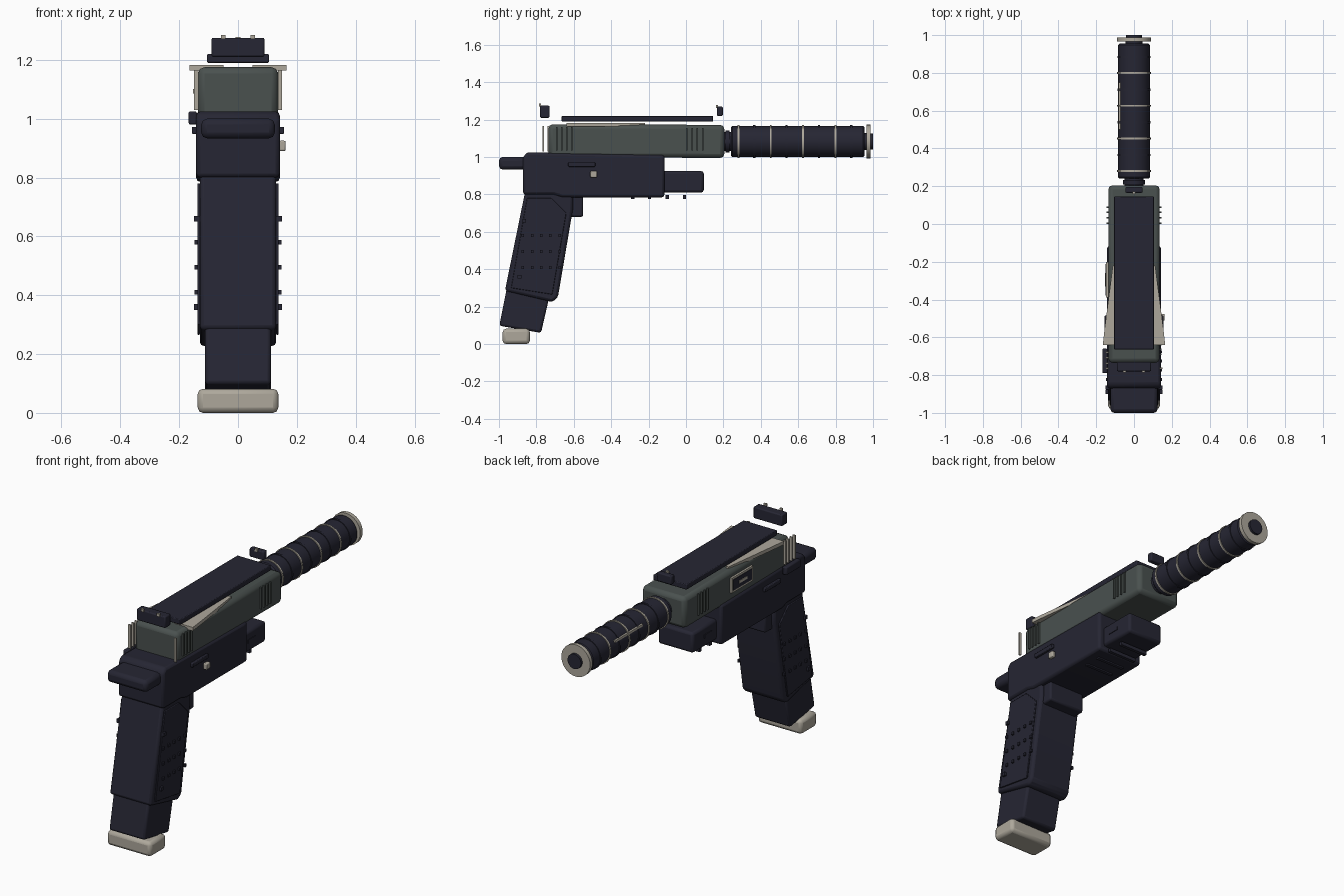
import bpy, bmesh, math

if "Cube" in bpy.data.objects:
    bpy.data.objects.remove(bpy.data.objects["Cube"])


def material(name, rgb):
    m = bpy.data.materials.new(name)
    m.diffuse_color = (*rgb, 1)
    m.use_nodes = True
    m.node_tree.nodes["Principled BSDF"].inputs["Base Color"].default_value = m.diffuse_color
    return m


DARK = material("dark_polymer", (0.019, 0.019, 0.033))
STEEL = material("green_grey_steel", (0.068, 0.082, 0.078))
CREAM = material("cream_trim", (0.42, 0.39, 0.33))


def finish(name, bm, mat, bevel=0.0, segments=2):
    bmesh.ops.recalc_face_normals(bm, faces=bm.faces[:])
    me = bpy.data.meshes.new(name)
    bm.to_mesh(me)
    bm.free()
    ob = bpy.data.objects.new(name, me)
    bpy.context.collection.objects.link(ob)
    me.materials.append(mat)
    if bevel:
        mod = ob.modifiers.new("bevel", 'BEVEL')
        mod.width = bevel
        mod.segments = segments
        mod.limit_method = 'ANGLE'
    bpy.ops.object.select_all(action='DESELECT')
    ob.select_set(True)
    bpy.context.view_layer.objects.active = ob
    bpy.ops.object.shade_smooth_by_angle(angle=math.radians(35))
    return ob


def prism(name, profile, x0, x1, mat, bevel=0.0):
    """Side outline of (y, z) points extruded from x0 to x1."""
    bm = bmesh.new()
    f = bm.faces.new([bm.verts.new((x0, y, z)) for y, z in profile])
    ext = bmesh.ops.extrude_face_region(bm, geom=[f])
    for v in ext["geom"]:
        if isinstance(v, bmesh.types.BMVert):
            v.co.x = x1
    return finish(name, bm, mat, bevel)


def box(name, x, y, z, mat, bevel=0.0):
    return prism(name, [(y[0], z[0]), (y[1], z[0]), (y[1], z[1]), (y[0], z[1])],
                 x[0], x[1], mat, bevel)


AXIS_Z = 1.083


def tube(name, rings, mat, n=32):
    """Lathe of (y, radius) rings around the barrel axis."""
    bm = bmesh.new()
    loops = []
    for y, r in rings:
        loops.append([bm.verts.new((r * math.cos(2 * math.pi * i / n), y,
                                    AXIS_Z + r * math.sin(2 * math.pi * i / n)))
                      for i in range(n)])
    for a, b in zip(loops, loops[1:]):
        for i in range(n):
            bm.faces.new((a[i], a[(i + 1) % n], b[(i + 1) % n], b[i]))
    bm.faces.new(loops[0])
    bm.faces.new(loops[-1])
    return finish(name, bm, mat)


def ring(name, y, half, r, mat):
    return tube(name, [(y - half, r), (y + half, r)], mat)


def both(name, x0, x1, y, z, mat, bevel=0.0):
    for s, side in ((1, "right"), (-1, "left")):
        box(f"{name}_{side}", (s * x0, s * x1), y, z, mat, bevel)


# Magazine
box("magazine_base", (-0.137, 0.137), (-0.98, -0.835), (0.0, 0.082), CREAM, 0.018)
prism("magazine", [(-0.998, 0.098), (-0.775, 0.06), (-0.72, 0.30), (-0.95, 0.34)],
      -0.112, 0.112, DARK, 0.012)

# Grip with side panels and raised studs
prism("grip", [(-0.968, 0.285), (-0.715, 0.225), (-0.685, 0.25), (-0.605, 0.72),
               (-0.605, 0.84), (-0.855, 0.84)], -0.13, 0.13, DARK, 0.014)
PANEL = [(-0.935, 0.30), (-0.715, 0.265), (-0.64, 0.70), (-0.72, 0.78), (-0.85, 0.78)]
for s, side in ((1, "right"), (-1, "left")):
    prism(f"grip_panel_{side}", PANEL, s * 0.129, s * 0.138, DARK, 0.003)
for r, z in enumerate((0.41, 0.495, 0.58)):
    for c in range(5):
        y = -0.872 + 0.049 * c
        both(f"grip_stud_{r}_{c}", 0.136, 0.147, (y - 0.007, y + 0.007),
             (z - 0.008, z + 0.008), DARK)
both("grip_clip", 0.12, 0.15, (-0.875, -0.855), (0.65, 0.67), DARK)
both("grip_lower_clip", 0.12, 0.15, (-0.90, -0.88), (0.35, 0.37), DARK)

# Frame
box("trigger_block", (-0.112, 0.112), (-0.71, -0.55), (0.68, 0.84), DARK, 0.01)
prism("frame", [(-0.872, 0.80), (-0.71, 0.80), (-0.66, 0.785), (-0.115, 0.785),
                (-0.115, 1.012), (-0.15, 1.012), (-0.85, 1.025), (-0.872, 1.0)],
      -0.142, 0.142, DARK, 0.014)
box("beavertail", (-0.125, 0.125), (-1.0, -0.84), (0.933, 1.0), DARK, 0.02)
box("accessory_rail", (-0.11, 0.11), (-0.14, 0.095), (0.81, 0.925), DARK, 0.014)
both("rail_slot", 0.108, 0.114, (-0.07, -0.005), (0.86, 0.88), DARK)
for i, y in enumerate((-0.285, -0.195, -0.10, -0.008)):
    box(f"rail_rib_{i}", (-0.085, 0.085), (y - 0.009, y + 0.009), (0.777, 0.797), DARK)

# Frame controls
both("slide_stop", 0.14, 0.157, (-0.63, -0.485), (0.948, 0.972), DARK, 0.004)
box("safety_lever", (-0.168, -0.14), (-0.79, -0.66), (0.98, 1.025), DARK, 0.006)
box("magazine_button", (0.14, 0.162), (-0.512, -0.476), (0.89, 0.925), CREAM, 0.005)

# Slide and top cover
prism("slide", [(-0.735, 1.0), (0.205, 0.995), (0.205, 1.172), (-0.735, 1.175)],
      -0.136, 0.136, STEEL, 0.022)
box("top_cover", (-0.105, 0.105), (-0.665, 0.145), (1.19, 1.22), DARK, 0.004)

# Angled trim blades along the slide top
for s, side in ((1, "right"), (-1, "left")):
    bm = bmesh.new()
    outline = [(0.165, -0.64), (0.155, -0.55), (0.112, -0.22), (0.095, -0.22),
               (0.05, -0.64)]
    lo = [bm.verts.new((s * x, y, 1.163)) for x, y in outline]
    hi = [bm.verts.new((s * x, y, 1.183)) for x, y in outline]
    bm.faces.new(lo)
    bm.faces.new(hi)
    for i in range(5):
        j = (i + 1) % 5
        bm.faces.new((lo[i], lo[j], hi[j], hi[i]))
    finish(f"trim_blade_{side}", bm, CREAM)

# Grip serrations
for i in range(4):
    y = -0.69 + 0.026 * i
    box(f"rear_serration_{i}", (0.134, 0.145), (y - 0.004, y + 0.004), (1.035, 1.16), STEEL)
    y = -0.764 + 0.028 * i
    box(f"rear_post_{i}", (-0.15, -0.135), (y - 0.004, y + 0.004), (1.03, 1.165), CREAM)
    y = 0.005 + 0.028 * i
    both(f"front_serration_{i}", 0.134, 0.145, (y - 0.004, y + 0.004), (1.035, 1.155), STEEL)
box("rear_post_right", (0.136, 0.15), (-0.768, -0.76), (1.03, 1.165), CREAM)

# Ejection port: cream rim around a dark opening
box("port_rim", (-0.147, -0.13), (-0.39, -0.20), (1.05, 1.135), CREAM)
box("port_opening", (-0.150, -0.14), (-0.378, -0.212), (1.062, 1.123), DARK)
box("port_latch", (-0.153, -0.145), (-0.33, -0.26), (1.085, 1.10), CREAM)

# Sights
box("rear_sight", (-0.09, 0.09), (-0.78, -0.73), (1.21, 1.275), DARK, 0.006)
for x in (-0.05, 0.05):
    box("rear_sight_dot", (x - 0.008, x + 0.008), (-0.787, -0.775), (1.27, 1.285), CREAM)
box("front_sight", (-0.045, 0.045), (0.165, 0.197), (1.22, 1.27), DARK, 0.006)
box("front_sight_dot", (-0.008, 0.008), (0.16, 0.172), (1.262, 1.278), CREAM)

# Barrel and ringed muffler tube
tube("barrel", [(0.19, 0.05), (0.25, 0.05)], DARK)
tube("barrel_collar", [(0.21, 0.058), (0.232, 0.058)], DARK)
tube("muffler", [(0.24, 0.077), (0.248, 0.084), (0.947, 0.084), (0.955, 0.077)], DARK)
for i in range(4):
    ring(f"cream_ring_{i}", 0.28 + 0.173 * i, 0.005, 0.089, CREAM)
    ring(f"dark_ring_{i}", 0.365 + 0.173 * i, 0.006, 0.088, DARK)
box("muffler_strip", (-0.082, -0.07), (0.50, 0.75), (1.115, 1.127), CREAM)
tube("muffler_core", [(0.95, 0.045), (0.97, 0.045)], DARK)
ring("end_cap", 0.976, 0.011, 0.09, CREAM)
tube("bore", [(0.98, 0.042), (1.0, 0.042)], DARK)
